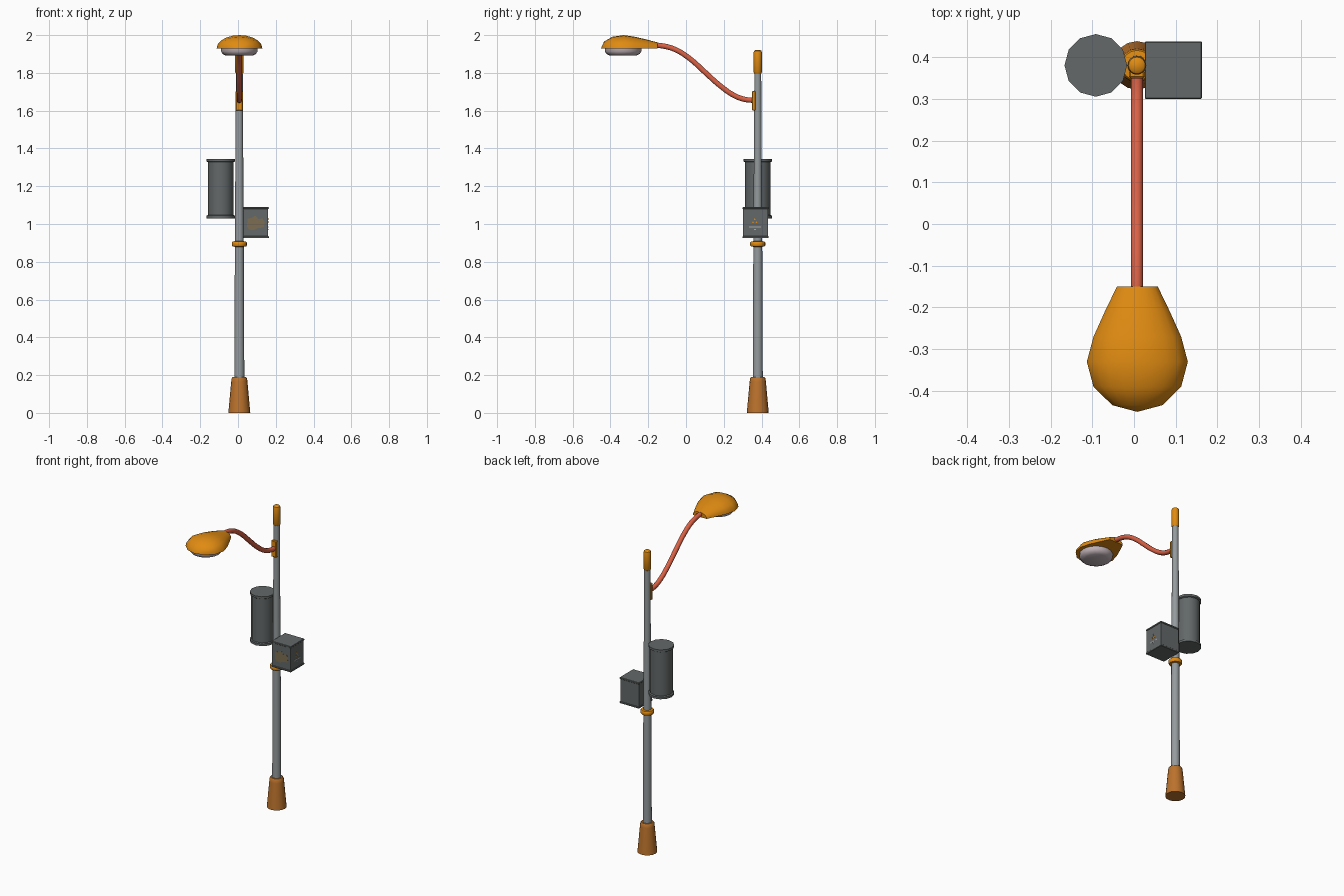
import bpy, bmesh, math
from mathutils import Vector

if "Cube" in bpy.data.objects:
    bpy.data.objects.remove(bpy.data.objects["Cube"])

PX, PY = 0.007, 0.38          # pole axis


def mat(name, r, g, b):
    m = bpy.data.materials.new(name)
    m.diffuse_color = (r, g, b, 1)
    m.use_nodes = True
    m.node_tree.nodes["Principled BSDF"].inputs["Base Color"].default_value = m.diffuse_color
    return m


ORANGE = mat("orange", 0.75, 0.26, 0.006)
BROWN = mat("rust_brown", 0.50, 0.17, 0.025)
RED = mat("salmon_red", 0.70, 0.12, 0.06)
STEEL = mat("steel_grey", 0.30, 0.325, 0.335)
DARK = mat("dark_grey", 0.125, 0.138, 0.138)
LENS = mat("lens_lilac", 0.52, 0.44, 0.47)
TAN = mat("faded_tan", 0.20, 0.155, 0.085)
PALE = mat("pale_grey", 0.42, 0.42, 0.42)


def finish(name, bm, m, angle=40):
    bmesh.ops.remove_doubles(bm, verts=bm.verts, dist=1e-5)
    bmesh.ops.recalc_face_normals(bm, faces=bm.faces)
    me = bpy.data.meshes.new(name)
    bm.to_mesh(me)
    bm.free()
    me.materials.append(m)
    ob = bpy.data.objects.new(name, me)
    bpy.context.collection.objects.link(ob)
    bpy.ops.object.select_all(action='DESELECT')
    ob.select_set(True)
    bpy.context.view_layer.objects.active = ob
    if angle:
        bpy.ops.object.shade_smooth_by_angle(angle=math.radians(angle))
    return ob


def bridge(bm, rings, closed=True):
    n = len(rings[0])
    for a, b in zip(rings, rings[1:]):
        for i in range(n if closed else n - 1):
            j = (i + 1) % n
            bm.faces.new((a[i], a[j], b[j], b[i]))


def lathe(name, cx, cy, profile, m, sides=12, angle=40):
    """Turned part from (radius, z) pairs, capped at both ends."""
    bm = bmesh.new()
    rings = []
    for r, z in profile:
        rings.append([bm.verts.new((cx + r * math.cos(2 * math.pi * i / sides),
                                    cy + r * math.sin(2 * math.pi * i / sides), z))
                      for i in range(sides)])
    bridge(bm, rings)
    bm.faces.new(rings[0])
    bm.faces.new(rings[-1])
    return finish(name, bm, m, angle)


def box(name, lo, hi, m, bevel=0.0):
    bm = bmesh.new()
    bmesh.ops.create_cube(bm, size=1)
    for v in bm.verts:
        v.co = Vector([l + (c + 0.5) * (h - l) for c, l, h in zip(v.co, lo, hi)])
    if bevel:
        bmesh.ops.bevel(bm, geom=bm.edges[:], offset=bevel, segments=1, affect='EDGES')
    return finish(name, bm, m, 0)


def plate(name, pts, to3d, push, m):
    """Thin flat plate from a 2D outline."""
    bm = bmesh.new()
    f = bm.faces.new([bm.verts.new(to3d(a, b)) for a, b in pts])
    ext = bmesh.ops.extrude_face_region(bm, geom=[f])['geom']
    bmesh.ops.translate(bm, vec=push, verts=[g for g in ext if isinstance(g, bmesh.types.BMVert)])
    return finish(name, bm, m, 0)


# pole with foot, collar and cap
lathe("pole_foot", PX, PY, [(0.058, 0), (0.043, 0.165), (0.041, 0.182), (0.035, 0.19)], BROWN, 16)
lathe("pole", PX, PY, [(0.0265, 0.18), (0.0235, 0.9), (0.018, 1.82)], STEEL, 16)
lathe("pole_collar", PX, PY, [(0.022, 0.879), (0.036, 0.881), (0.040, 0.887), (0.040, 0.901),
                              (0.036, 0.907), (0.022, 0.909)], ORANGE, 16)
lathe("pole_cap", PX, PY, [(0.018, 1.797), (0.0225, 1.803), (0.0225, 1.905), (0.020, 1.916),
                           (0.012, 1.922)], ORANGE, 16)

# arm bracket and curved arm
box("arm_bracket", (PX - 0.019, 0.349, 1.60), (PX + 0.019, 0.368, 1.705), ORANGE, 0.004)
cu = bpy.data.curves.new("lamp_arm", 'CURVE')
cu.dimensions = '3D'
cu.bevel_depth = 0.0145
cu.bevel_resolution = 3
cu.resolution_u = 6
cu.use_fill_caps = True
path = [(-0.19, 1.946), (-0.14, 1.945), (-0.06, 1.925), (0.018, 1.877), (0.098, 1.806),
        (0.177, 1.735), (0.256, 1.680), (0.31, 1.660), (0.37, 1.654)]
sp = cu.splines.new('BEZIER')
sp.bezier_points.add(len(path) - 1)
for p, (y, z) in zip(sp.bezier_points, path):
    p.co = (PX, y, z)
    p.handle_left_type = p.handle_right_type = 'AUTO'
cu.materials.append(RED)
bpy.context.collection.objects.link(bpy.data.objects.new("lamp_arm", cu))

# lamp hood: half-ellipse sections lofted along y
bm = bmesh.new()
stations = [(-0.15, 0.049, 0.031), (-0.21, 0.078, 0.047), (-0.27, 0.105, 0.061),
            (-0.33, 0.121, 0.070), (-0.39, 0.105, 0.061), (-0.434, 0.060, 0.036),
            (-0.45, 0.0, 0.0)]
rows = [[bm.verts.new((PX + 0.001 + w * math.cos(math.pi * i / 10), y,
                       1.93 + h * math.sin(math.pi * i / 10))) for i in range(11)]
        for y, w, h in stations]
bridge(bm, rows, closed=False)
bm.faces.new(rows[0])
for a, b in zip(rows, rows[1:]):
    bm.faces.new((a[0], b[0], b[-1], a[-1]))
bmesh.ops.dissolve_degenerate(bm, dist=1e-6, edges=bm.edges[:])
finish("lamp_hood", bm, ORANGE, 45)
lathe("lamp_lens", PX, -0.333, [(0.070, 1.891), (0.088, 1.900), (0.097, 1.914), (0.097, 1.932)],
      LENS, 16, 50)

# transformer drum with rims
lathe("transformer_drum", -0.0915, PY, [(0.075, 1.03), (0.075, 1.044), (0.068, 1.048),
                                       (0.068, 1.327), (0.075, 1.331), (0.075, 1.345)],
      DARK, 12, 35)

# switch box with top and bottom rims
box("switch_box", (0.029, 0.303, 0.93), (0.160, 0.434, 1.085), DARK)
for nm, z in (("lower", 0.925), ("upper", 1.079)):
    box("switch_box_%s_rim" % nm, (0.026, 0.300, z), (0.163, 0.437, z + 0.011), DARK, 0.002)

# faded patch on the box front
plate("faded_patch", [(0.048, 0.985), (0.058, 0.970), (0.085, 0.968), (0.105, 0.978),
                      (0.136, 0.982), (0.142, 1.010), (0.130, 1.030), (0.108, 1.026),
                      (0.092, 1.045), (0.070, 1.032), (0.050, 1.028)],
      lambda a, b: (a, 0.304, b), (0, -0.002, 0), TAN)

# warning marks on the box side
for k, (y, z) in enumerate([(0.364, 1.026), (0.355, 1.010), (0.373, 1.010)]):
    plate("warning_mark_%d" % k, [(y - 0.006, z - 0.005), (y + 0.006, z - 0.005), (y, z + 0.006)],
          lambda a, b: (0.159, a, b), (0.002, 0, 0), ORANGE)
for k, (w, z) in enumerate([(0.032, 0.985), (0.005, 0.971)]):
    box("side_bar_%d" % k, (0.159, 0.366 - w, z - 0.003), (0.161, 0.366 + w, z + 0.002), PALE)
